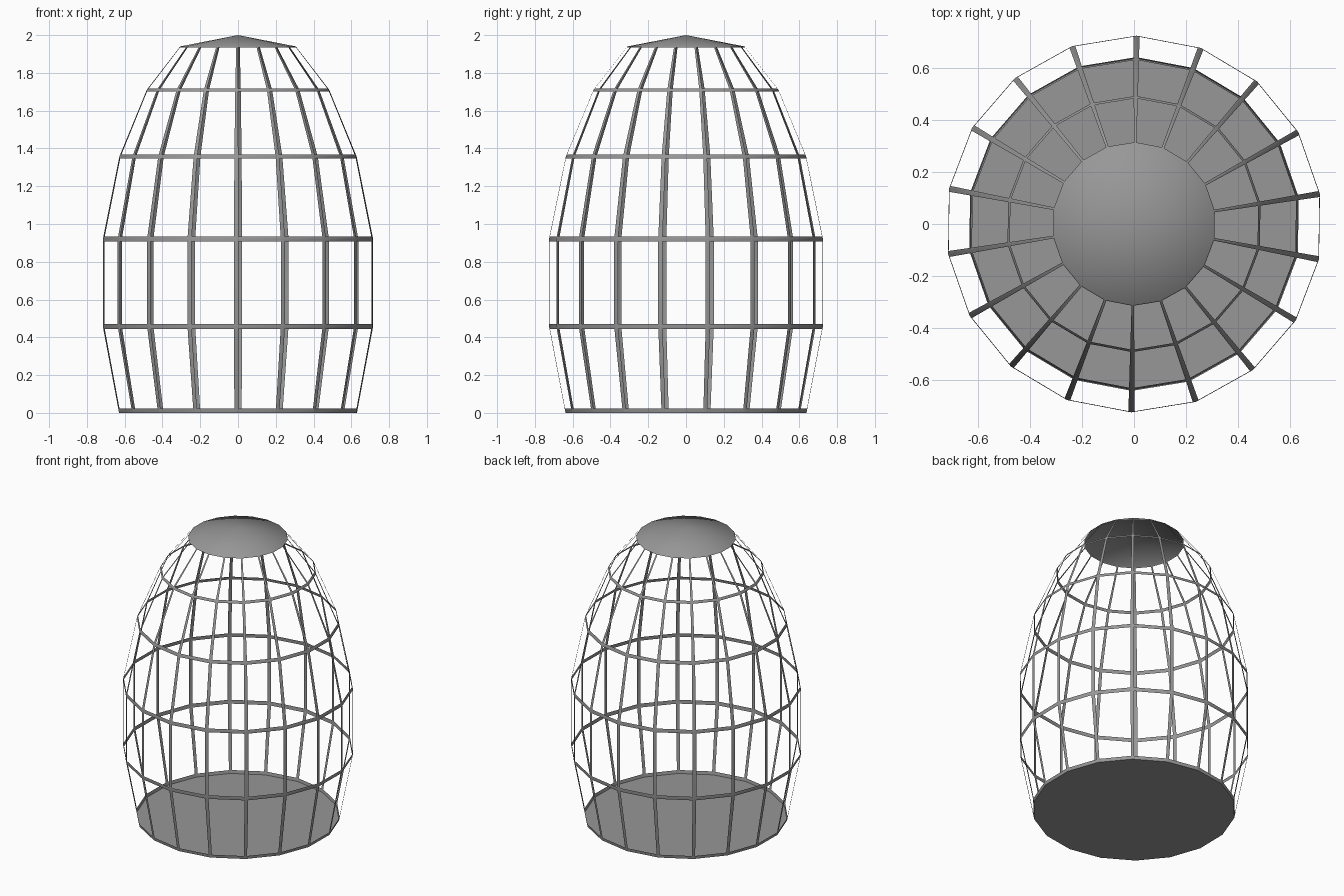
import bpy, bmesh, math
from mathutils import Vector

if "Cube" in bpy.data.objects:
    bpy.data.objects.remove(bpy.data.objects["Cube"])

SIDES = 18
TURN = math.radians(-90.8)          # a rib sits almost exactly at the front
# (radius, height) of each hoop, bottom to top
PROFILE = [(0.638, 0.0), (0.725, 0.458), (0.725, 0.921),
           (0.636, 1.358), (0.489, 1.711), (0.31, 1.94)]

grey = bpy.data.materials.new("dark_grey")
grey.diffuse_color = (0.31, 0.31, 0.31, 1)
grey.use_nodes = True
grey.node_tree.nodes["Principled BSDF"].inputs["Base Color"].default_value = grey.diffuse_color


def point(i, r, z):
    a = TURN + 2 * math.pi * i / SIDES
    return Vector((r * math.cos(a), r * math.sin(a), z))


def finish(name, bm):
    bmesh.ops.remove_doubles(bm, verts=bm.verts, dist=1e-5)
    mesh = bpy.data.meshes.new(name)
    bm.to_mesh(mesh)
    bm.free()
    mesh.materials.append(grey)
    ob = bpy.data.objects.new(name, mesh)
    bpy.context.collection.objects.link(ob)
    bpy.ops.object.select_all(action='DESELECT')
    bpy.context.view_layer.objects.active = ob
    ob.select_set(True)
    bpy.ops.object.shade_smooth_by_angle(angle=math.radians(55))
    return ob


# Cage bars: every panel of the dome becomes a thin flat frame with an open middle
bm = bmesh.new()
for k, (low, high) in enumerate(zip(PROFILE, PROFILE[1:])):
    bottom = 0.048 if k == 0 else 0.028     # the base hoop is taller
    for i in range(SIDES):
        a, b = point(i, *low), point(i + 1, *low)
        d, c = point(i, *high), point(i + 1, *high)

        def at(u, v):
            return a.lerp(b, u).lerp(d.lerp(c, u), v)

        outer = [bm.verts.new(p) for p in (a, b, c, d)]
        inner = [bm.verts.new(at(u, v)) for u, v in
                 ((0.047, bottom), (0.953, bottom), (0.953, 0.972), (0.047, 0.972))]
        for j in range(4):
            n = (j + 1) % 4
            bm.faces.new((outer[j], outer[n], inner[n], inner[j]))

# Roof cap: shallow cone welded to the bars so the shading flows over its rim
apex = bm.verts.new((0, 0, 2.0))
rim = [bm.verts.new(point(i, *PROFILE[-1])) for i in range(SIDES)]
for i in range(SIDES):
    bm.faces.new((rim[i], rim[(i + 1) % SIDES], apex))
finish("cage_and_roof", bm)

# Floor: flat disc at the base
bm = bmesh.new()
bm.faces.new([bm.verts.new(point(-i, *PROFILE[0])) for i in range(SIDES)])
finish("floor", bm)
